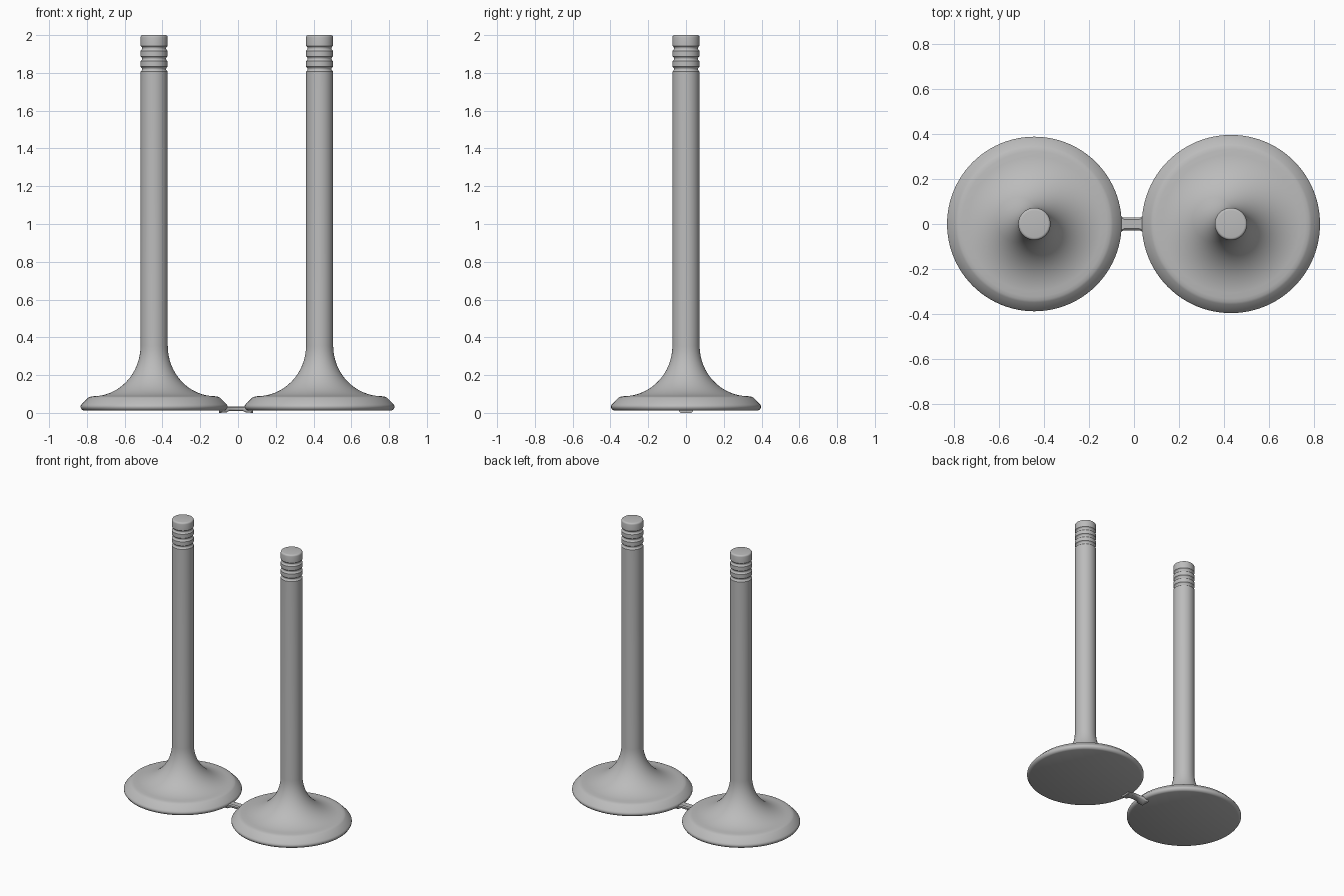
import bpy, bmesh, math

cube = bpy.data.objects.get("Cube")
if cube:
    bpy.data.objects.remove(cube, do_unlink=True)

steel = bpy.data.materials.new("grey_steel")
steel.use_nodes = True
GREY = (0.5, 0.5, 0.5, 1)
steel.diffuse_color = GREY
steel.node_tree.nodes["Principled BSDF"].inputs["Base Color"].default_value = GREY

STEM = 0.072
BASE = 0.012


def finish(name, bm, angle):
    bmesh.ops.recalc_face_normals(bm, faces=bm.faces)
    mesh = bpy.data.meshes.new(name)
    bm.to_mesh(mesh)
    bm.free()
    mesh.materials.append(steel)
    obj = bpy.data.objects.new(name, mesh)
    bpy.context.collection.objects.link(obj)
    bpy.ops.object.select_all(action="DESELECT")
    obj.select_set(True)
    bpy.context.view_layer.objects.active = obj
    bpy.ops.object.shade_smooth_by_angle(angle=math.radians(angle))
    return obj


def valve_profile(radius):
    """Radius and height pairs from the flat face up to the stem tip."""
    seat = radius - 0.045
    pts = [(0, BASE), (radius - 0.018, BASE), (radius - 0.007, 0.017),
           (radius, 0.028), (radius, 0.037), (radius - 0.005, 0.045),
           (seat + 0.006, 0.08), (seat - 0.004, 0.085)]
    # Concave flare from the head into the stem
    for i in range(17):
        t = math.radians(90 * i / 16)
        pts.append((STEM + (seat - 0.02 - STEM) * (1 - math.sin(t)),
                    0.355 - 0.267 * math.cos(t)))
    # Keeper grooves
    for z in (1.82, 1.875, 1.93):
        for i in range(9):
            t = math.pi * i / 8
            pts.append((STEM - 0.009 * math.sin(t) ** 2, z - 0.013 * math.cos(t)))
    # Rounded tip
    for i in range(5):
        t = math.radians(90 * i / 4)
        pts.append((STEM - 0.012 * (1 - math.cos(t)), 1.988 + 0.012 * math.sin(t)))
    return pts + [(0, 2)]


def make_valve(name, x, radius):
    bm = bmesh.new()
    verts = [bm.verts.new((r, 0, z)) for r, z in valve_profile(radius)]
    edges = [bm.edges.new(pair) for pair in zip(verts, verts[1:])]
    bmesh.ops.spin(bm, geom=verts + edges, cent=(0, 0, 0), axis=(0, 0, 1),
                   angle=math.tau, steps=96, use_merge=True)
    bmesh.ops.remove_doubles(bm, verts=bm.verts, dist=0.0001)
    obj = finish(name, bm, 35)
    obj.location.x = x
    return obj


make_valve("right_valve", -0.444, 0.389)
make_valve("left_valve", 0.432, 0.397)

# Connecting bar: x, half width, underside and top of each cross-section
sections = [(-0.1, 0.036, 0, 0.03), (-0.062, 0.036, 0.002, 0.035),
            (-0.045, 0.028, 0.011, 0.035), (0.025, 0.028, 0.011, 0.035),
            (0.042, 0.036, 0.002, 0.035), (0.08, 0.036, 0, 0.03)]
bm = bmesh.new()
rings = []
for x, w, low, top in sections:
    c = 0.007
    outline = [(-w, low + c), (-w + c, low), (w - c, low), (w, low + c),
               (w, top - c), (w - c, top), (c - w, top), (-w, top - c)]
    rings.append([bm.verts.new((x, y, z)) for y, z in outline])
for a, b in zip(rings, rings[1:]):
    for i in range(8):
        j = (i + 1) % 8
        bm.faces.new((a[i], a[j], b[j], b[i]))
bm.faces.new(rings[0])
bm.faces.new(rings[-1])
finish("connecting_bar", bm, 40)
